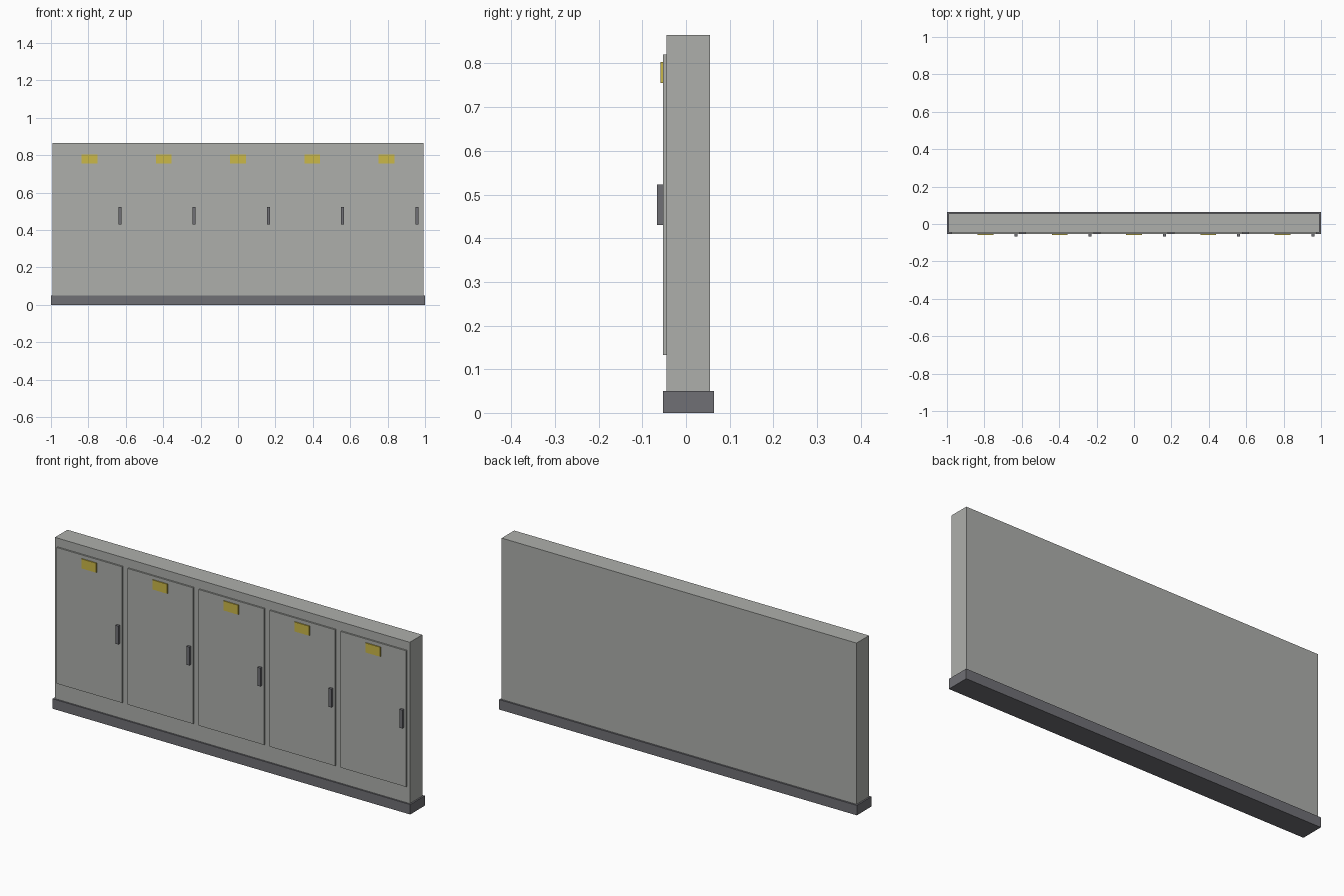
import bpy

cube = bpy.data.objects.get("Cube")
if cube:
    bpy.data.objects.remove(cube, do_unlink=True)


def material(name, rgb):
    mat = bpy.data.materials.new(name)
    mat.use_nodes = True
    color = (*rgb, 1)
    mat.diffuse_color = color
    mat.node_tree.nodes["Principled BSDF"].inputs["Base Color"].default_value = color
    return mat


def box(name, x, y, z, mat):
    """Box spanning the (low, high) range given on each axis."""
    spans = (x, y, z)
    bpy.ops.mesh.primitive_cube_add(size=1, location=[(a + b) / 2 for a, b in spans])
    ob = bpy.context.object
    ob.name = name
    ob.scale = [b - a for a, b in spans]
    bpy.ops.object.transform_apply(location=False, rotation=False, scale=True)
    ob.data.materials.append(mat)
    return ob


def around(center, width):
    return center - width / 2, center + width / 2


grey = material("light grey paint", (0.42, 0.43, 0.41))
dark = material("dark grey", (0.162, 0.162, 0.178))
yellow = material("warning yellow", (0.6, 0.48, 0.065))

# Cabinet shell on its plinth
BODY_FRONT, DOOR_FRONT = -0.045, -0.053
box("plinth", (-1, 1), (-0.053, 0.064), (0, 0.05), dark)
box("cabinet_body", (-0.992, 0.992), (BODY_FRONT, 0.055), (0.05, 0.865), grey)

# Five identical doors, each with a handle and a warning plate
DOORS, PITCH = 5, 0.397
for i in range(DOORS):
    cx = (i - (DOORS - 1) / 2) * PITCH
    n = i + 1
    box(f"door_{n}", around(cx, 0.365), (DOOR_FRONT, BODY_FRONT), (0.133, 0.821), grey)
    box(f"handle_{n}", around(cx + 0.163, 0.016), (-0.066, DOOR_FRONT), (0.43, 0.523), dark)
    box(f"warning_plate_{n}", around(cx, 0.083), (-0.058, DOOR_FRONT), (0.755, 0.803), yellow)
